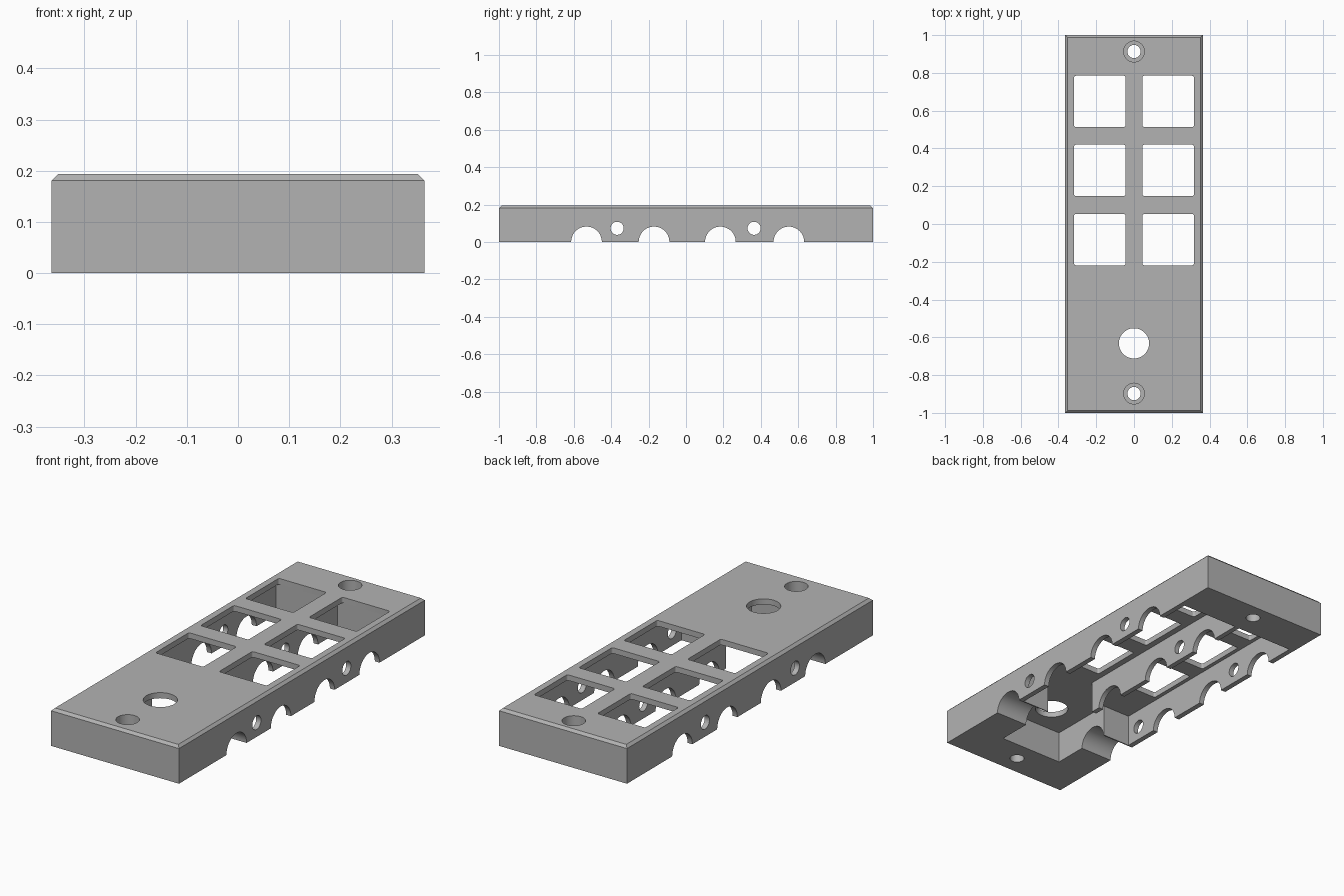
import bpy
import bmesh
import math
from mathutils import Matrix, Vector

HALF_W, HALF_L, HEIGHT = 0.364, 1.0, 0.194
CHAMFER, PLATE_BOTTOM = 0.013, 0.165

if "Cube" in bpy.data.objects:
    bpy.data.objects.remove(bpy.data.objects["Cube"], do_unlink=True)

grey = bpy.data.materials.new("mid_grey")
grey.use_nodes = True
grey.diffuse_color = (0.45, 0.45, 0.45, 1)
grey.node_tree.nodes["Principled BSDF"].inputs["Base Color"].default_value = grey.diffuse_color


def make_object(name, bm):
    bmesh.ops.recalc_face_normals(bm, faces=bm.faces)
    mesh = bpy.data.meshes.new(name)
    bm.to_mesh(mesh)
    bm.free()
    mesh.materials.append(grey)
    obj = bpy.data.objects.new(name, mesh)
    bpy.context.collection.objects.link(obj)
    return obj


def prism(name, outline, z0, z1):
    bm = bmesh.new()
    face = bm.faces.new([bm.verts.new((x, y, z0)) for x, y in outline])
    top = bmesh.ops.extrude_face_region(bm, geom=[face])["geom"]
    moved = [v for v in top if isinstance(v, bmesh.types.BMVert)]
    bmesh.ops.translate(bm, vec=(0, 0, z1 - z0), verts=moved)
    return make_object(name, bm)


def rounded_rect(cx, cy, half, r, steps=4):
    pts = []
    for i, (sx, sy) in enumerate([(1, 1), (-1, 1), (-1, -1), (1, -1)]):
        for k in range(steps + 1):
            a = math.pi / 2 * (i + k / steps)
            pts.append((cx + sx * (half - r) + r * math.cos(a),
                        cy + sy * (half - r) + r * math.sin(a)))
    return pts


def cylinder(name, centre, radius, depth, axis="Z"):
    bm = bmesh.new()
    turn = Matrix.Rotation(math.pi / 2, 4, "Y") if axis == "X" else Matrix()
    bmesh.ops.create_cone(bm, cap_ends=True, segments=48, radius1=radius, radius2=radius,
                          depth=depth, matrix=Matrix.Translation(Vector(centre)) @ turn)
    return make_object(name, bm)


# Body block with chamfered top rim
outline = [(-HALF_W, -HALF_L), (HALF_W, -HALF_L), (HALF_W, HALF_L), (-HALF_W, HALF_L)]
body = prism("case_body", outline, 0, HEIGHT)
bm = bmesh.new()
bm.from_mesh(body.data)
rim = [e for e in bm.edges if all(v.co.z > HEIGHT - 0.001 for v in e.verts)]
bmesh.ops.bevel(bm, geom=rim, offset=CHAMFER, segments=1, affect="EDGES")
bm.to_mesh(body.data)
bm.free()

cutters = []

# Underside cavity: two long bays beside a centre rib, and a narrow end recess
half = [(0.013, -0.306), (0.013, 0.79), (0.337, 0.79), (0.337, -0.444),
        (0.18, -0.444), (0.18, -0.79)]
cavity = half + [(-x, y) for x, y in reversed(half)]
cutters.append(prism("cavity_cutter", cavity, -0.1, PLATE_BOTTOM))

# Six square windows
for y in (0.649, 0.284, -0.083):
    for x in (-0.181, 0.181):
        cutters.append(prism("window_cutter", rounded_rect(x, y, 0.136, 0.01), 0.12, 0.3))

# Large round opening and counterbored screw holes
cutters.append(cylinder("round_opening_cutter", (0, -0.632, 0.2), 0.08, 0.2))
for y in (0.913, -0.898):
    cutters.append(cylinder("screw_cutter", (0, y, 0.1), 0.035, 0.5))
    cutters.append(cylinder("counterbore_cutter", (0, y, 0.2), 0.055, 0.2))

# Half-round arches and small cross holes through the side walls
for y in (-0.532, -0.171, 0.184, 0.55):
    cutters.append(cylinder("arch_cutter", (0, y, 0), 0.082, 1, "X"))
for y in (-0.368, 0.364):
    cutters.append(cylinder("cross_hole_cutter", (0, y, 0.073), 0.035, 1, "X"))

# Cut everything out, then drop the cutters
bpy.ops.object.select_all(action="DESELECT")
body.select_set(True)
bpy.context.view_layer.objects.active = body
for cutter in cutters:
    cutter.hide_render = True
    mod = body.modifiers.new("cut", "BOOLEAN")
    mod.operation = "DIFFERENCE"
    mod.solver = "EXACT"
    mod.object = cutter
    bpy.ops.object.modifier_apply(modifier=mod.name)
for cutter in cutters:
    bpy.data.objects.remove(cutter, do_unlink=True)
bpy.ops.object.shade_smooth_by_angle(angle=math.radians(30))
